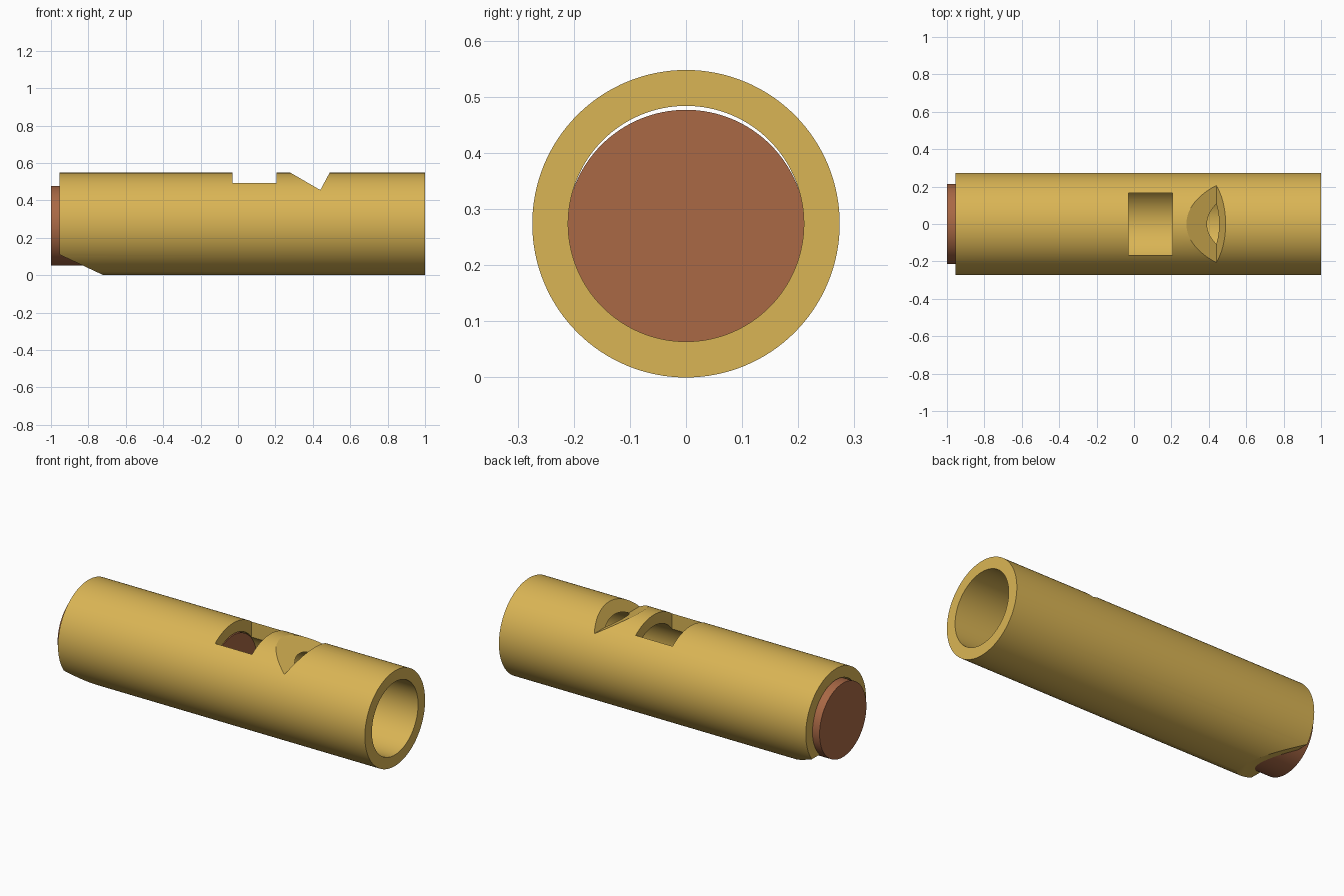
import bpy, bmesh, math
from mathutils import Matrix

if "Cube" in bpy.data.objects:
    bpy.data.objects.remove(bpy.data.objects["Cube"])

R_OUT, R_BORE, AXIS_Z = 0.274, 0.21, 0.274
SIDES = 128


def material(name, rgb):
    mat = bpy.data.materials.new(name)
    mat.diffuse_color = (*rgb, 1)
    mat.use_nodes = True
    mat.node_tree.nodes["Principled BSDF"].inputs["Base Color"].default_value = mat.diffuse_color
    return mat


def make_object(name, bm, mat=None):
    bmesh.ops.recalc_face_normals(bm, faces=bm.faces)
    mesh = bpy.data.meshes.new(name)
    bm.to_mesh(mesh)
    bm.free()
    obj = bpy.data.objects.new(name, mesh)
    bpy.context.collection.objects.link(obj)
    if mat:
        mesh.materials.append(mat)
    return obj


def rod(name, x0, x1, radius, z, mat=None):
    """Round rod lying along x."""
    bm = bmesh.new()
    place = Matrix.Translation(((x0 + x1) / 2, 0, z)) @ Matrix.Rotation(math.pi / 2, 4, 'Y')
    bmesh.ops.create_cone(bm, cap_ends=True, segments=SIDES, radius1=radius,
                          radius2=radius, depth=x1 - x0, matrix=place)
    return make_object(name, bm, mat)


def prism(name, profile, half_width):
    """Side profile in x and z, extruded across y."""
    bm = bmesh.new()
    face = bm.faces.new([bm.verts.new((x, -half_width, z)) for x, z in profile])
    side = bmesh.ops.extrude_face_region(bm, geom=[face])['geom']
    bmesh.ops.translate(bm, vec=(0, 2 * half_width, 0),
                        verts=[v for v in side if isinstance(v, bmesh.types.BMVert)])
    return make_object(name, bm)


def activate(obj):
    bpy.ops.object.select_all(action='DESELECT')
    obj.select_set(True)
    bpy.context.view_layer.objects.active = obj


def carve(obj, cutter):
    cutter.hide_render = True
    mod = obj.modifiers.new(cutter.name, 'BOOLEAN')
    mod.operation, mod.solver, mod.object = 'DIFFERENCE', 'EXACT', cutter
    activate(obj)
    bpy.ops.object.modifier_apply(modifier=mod.name)
    bpy.data.objects.remove(cutter, do_unlink=True)


yellow = material("warm_yellow", (0.70, 0.46, 0.09))
brown = material("red_brown", (0.40, 0.14, 0.06))

# Tube body, hollowed along its whole length
tube = rod("tube_body", -0.955, 1.0, R_OUT, AXIS_Z, yellow)
carve(tube, rod("bore_cutter", -1.2, 1.2, R_BORE, AXIS_Z))

# Square sound window, sloped notch and chamfered mouthpiece underside
carve(tube, prism("window_cutter", [(-0.03, 0.3), (0.205, 0.3), (0.205, 0.7), (-0.03, 0.7)], 0.165))
carve(tube, prism("notch_cutter", [(0.28, 0.548), (0.44, 0.455), (0.49, 0.548), (0.49, 0.7), (0.28, 0.7)], 0.4))
carve(tube, prism("chamfer_cutter", [(-1.04, 0.15), (-1.04, -0.1), (-0.506, -0.1)], 0.4))

# Plug set slightly low so a thin airway stays open above it
plug = rod("mouth_plug", -1.0, -0.03, 0.213, 0.264, brown)

for obj in (tube, plug):
    activate(obj)
    bpy.ops.object.shade_smooth_by_angle(angle=math.radians(30))
